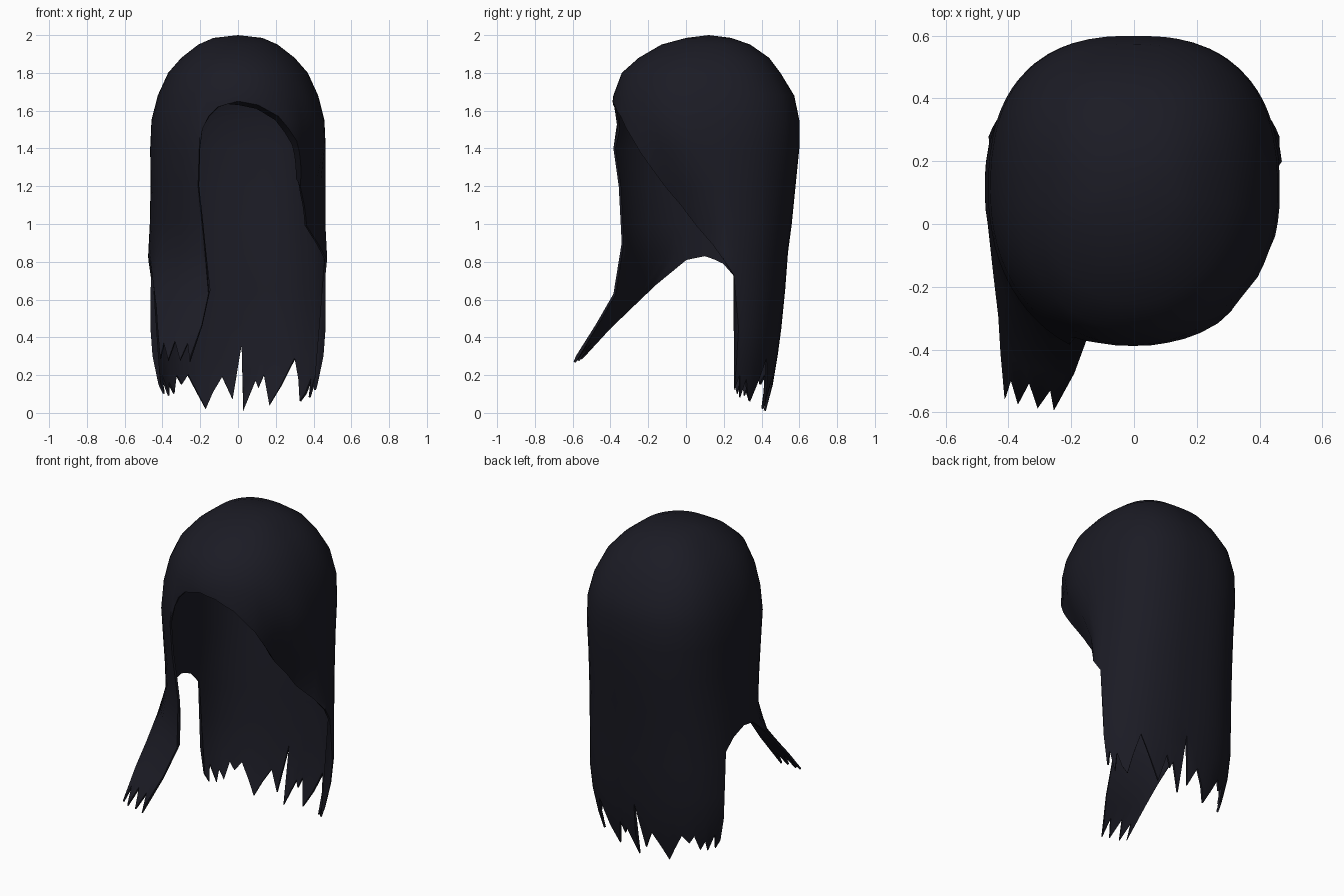
import bpy, bmesh
from math import sin, cos, radians, copysign

cube = bpy.data.objects.get("Cube")
if cube:
    bpy.data.objects.remove(cube, do_unlink=True)

CENTRE_Y = 0.1
THICKNESS = 0.012

# Horizontal sections of the hair: height, half width, front y, back y
SECTIONS = [
    (1.985, .13, 0, .24), (1.95, .21, -.13, .34), (1.88, .30, -.25, .44),
    (1.8, .37, -.34, .5), (1.68, .425, -.385, .573), (1.55, .458, -.4, .6),
    (1.4, .465, -.4, .6), (1.2, .463, -.365, .58), (1.0, .467, -.355, .56),
    (.85, .475, -.35, .54), (.65, .48, -.35, .525), (.45, .49, -.35, .505),
    (.3, .478, -.35, .485), (.15, .445, -.35, .46), (0, .4, -.35, .42),
]

# Lower edge of the hair: angle from the front (towards +x) and height
FACE_OPENING = [(-23, 1.5), (-19, 1.57), (-13, 1.62), (0, 1.65), (13, 1.63),
                (27, 1.57), (42, 1.44), (53, 1.32), (64, 1.2), (75, 1.1),
                (85, .99), (93, .89), (99, .81), (106, .73)]
BACK_TIPS = [(111, .12), (115, .2), (118, .08), (122, .18), (126, .1), (131, .06),
             (145, .29), (154, .14), (161, .04), (167, .2), (170, .13), (172, .17),
             (178, .01), (179, .36), (182, .07), (187, .19), (200, .02),
             (211, .2), (218, .15), (222, .2), (229, .1), (233, .16), (237, .09),
             (242, .2), (245, .1), (249, .15)]
SIDE_LOCK = [(253, .72), (261, .79), (270, .83), (282, .81), (288, .68), (293, .56),
             (297, .45), (300, .29), (304, .37), (309, .28), (314, .38), (320, .28),
             (324, .37), (328, .27), (331, .47), (332, .63), (333, .9), (334, 1.2),
             (335, 1.4)]
EDGE = FACE_OPENING + BACK_TIPS + SIDE_LOCK


def lerp(a, b, t):
    return a + (b - a) * t


def ramp(value, start, end):
    return min(1, max(0, (value - start) / (end - start)))


def section(z):
    """Half width, front and back of the hair at a height."""
    for upper, lower in zip(SECTIONS, SECTIONS[1:]):
        if z >= lower[0]:
            t = min(1, (upper[0] - z) / (upper[0] - lower[0]))
            return [lerp(a, b, t) for a, b in zip(upper[1:], lower[1:])]
    return SECTIONS[-1][1:]


def hair_point(angle, z, bottom):
    width, front, back = section(z)
    s, c = sin(radians(angle)), cos(radians(angle))
    # the back is squarer than the front
    depth, power = (front - CENTRE_Y, .95) if c >= 0 else (back - CENTRE_Y, .8)
    x = width * copysign(abs(s) ** power, s)
    y = CENTRE_Y + depth * abs(c) ** power
    if 40 < angle < 99:
        # the left edge curls in towards the face
        strength = ramp(angle, 40, 65) * (1 - ramp(angle, 85, 99))
        x *= 1 - .22 * strength * (1 - ramp(z - bottom, 0, .28))
    if 282 < angle < 340:
        # the right lock widens, flattens and sweeps forward
        bulge = ramp(z, 1.2, .65) * ramp(z, .26, .55)
        x += .1 * bulge * c * c
        y -= .04 * c * ramp(z, 1.6, 1.35) * ramp(z, .4, .8)
        y = lerp(y, -.36, .8 * ramp(z, .85, .3))
        y -= .04 * ramp(z, .85, .65) + .21 * ramp(z, .65, .28)
    return x, y, z


# Columns: the corners of the lower edge, with wide gaps divided
columns = []
for (a, za), (b, zb) in zip(EDGE, EDGE[1:] + [(EDGE[0][0] + 360, EDGE[0][1])]):
    steps = 2 if b - a > 8.5 else 1
    columns += [(lerp(a, b, i / steps), lerp(za, zb, i / steps)) for i in range(steps)]

# Shell: each column hangs from the crown and stops at the lower edge
bm = bmesh.new()
crown = bm.verts.new((0, .12, 2))
strands = []
for angle, bottom in columns:
    strand = [crown]
    for row in SECTIONS:
        if row[0] > bottom + .01:
            strand.append(bm.verts.new(hair_point(angle, row[0], bottom)))
    x, y, z = hair_point(angle, bottom, bottom)
    tip = bm.verts.new((x, y, z))
    strand += [tip] * (len(SECTIONS) + 2 - len(strand))
    # the fringe folds under along the top of the face
    if -5 < angle < 60:
        strand.append(bm.verts.new((x * .92, lerp(y, CENTRE_Y, .12), z - .02)))
    else:
        strand.append(tip)
    strands.append(strand)

for left, right in zip(strands, strands[1:] + strands[:1]):
    for k in range(len(left) - 1):
        corners = list(dict.fromkeys((left[k], left[k + 1], right[k + 1], right[k])))
        if len(corners) > 2:
            bm.faces.new(corners)

mesh = bpy.data.meshes.new("long_hair")
bm.to_mesh(mesh)
bm.free()
hair = bpy.data.objects.new("long_hair", mesh)
bpy.context.collection.objects.link(hair)

# Hair colour
material = bpy.data.materials.new("blue_black_hair")
material.use_nodes = True
colour = (.011, .011, .018, 1)
material.diffuse_color = colour
material.node_tree.nodes["Principled BSDF"].inputs["Base Color"].default_value = colour
mesh.materials.append(material)

# Thickness and smooth shading
for other in bpy.context.selected_objects:
    other.select_set(False)
hair.select_set(True)
bpy.context.view_layer.objects.active = hair
solid = hair.modifiers.new("thickness", 'SOLIDIFY')
solid.thickness = THICKNESS
solid.offset = -1
bpy.ops.object.modifier_apply(modifier=solid.name)
bpy.ops.object.shade_smooth_by_angle(angle=radians(40))
